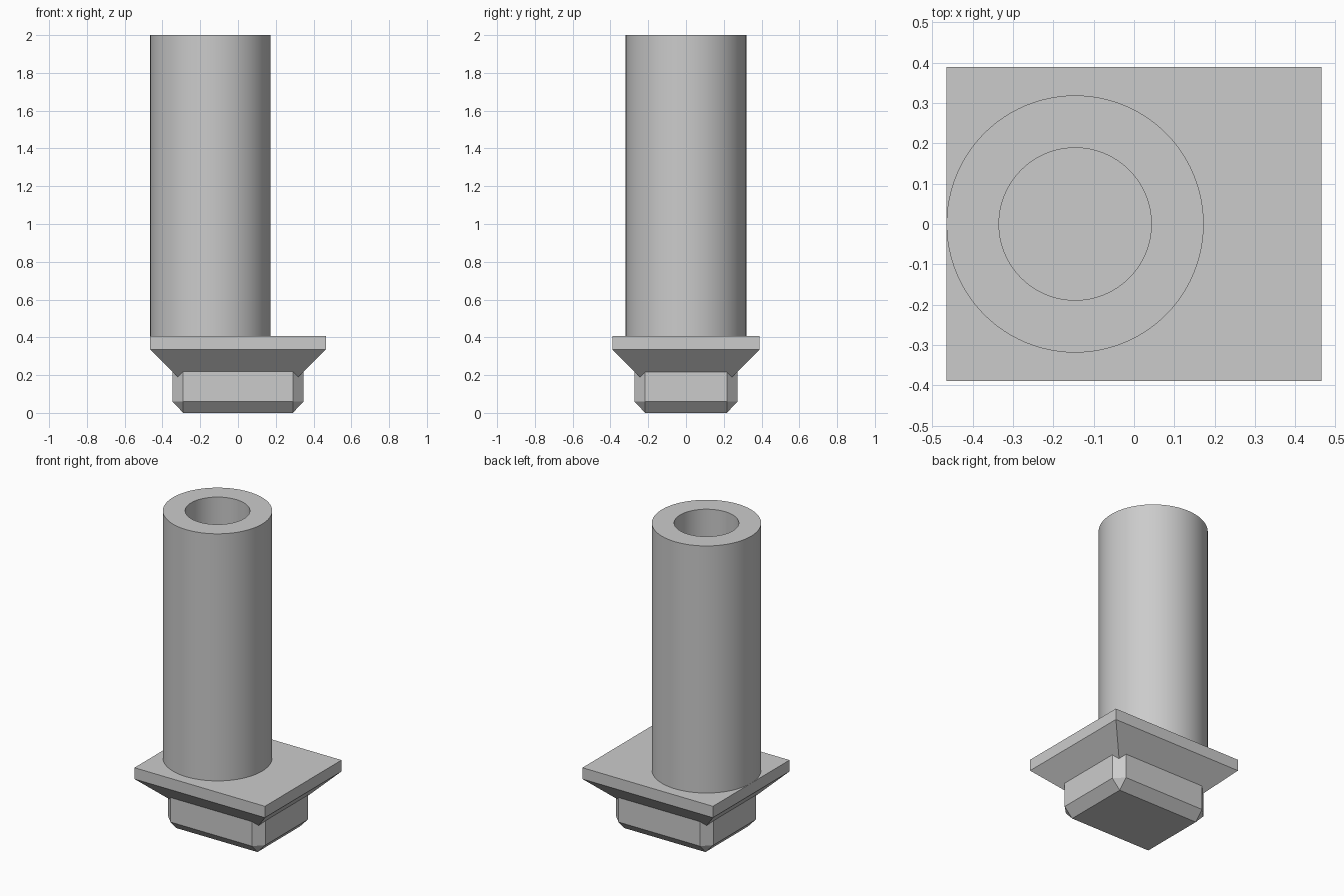
import bpy, bmesh, math

if "Cube" in bpy.data.objects:
    bpy.data.objects.remove(bpy.data.objects["Cube"])

grey = bpy.data.materials.new("plain_grey")
grey.diffuse_color = (0.6, 0.6, 0.6, 1)
grey.use_nodes = True
grey.node_tree.nodes["Principled BSDF"].inputs["Base Color"].default_value = grey.diffuse_color


def finish(name, bm, smooth=False):
    bmesh.ops.recalc_face_normals(bm, faces=bm.faces[:])
    mesh = bpy.data.meshes.new(name)
    bm.to_mesh(mesh)
    bm.free()
    mesh.materials.append(grey)
    obj = bpy.data.objects.new(name, mesh)
    bpy.context.collection.objects.link(obj)
    if smooth:
        bpy.context.view_layer.objects.active = obj
        obj.select_set(True)
        bpy.ops.object.shade_smooth_by_angle(angle=math.radians(30))
        obj.select_set(False)
    return obj


def corners(x, y):
    return [(x, y), (-x, y), (-x, -y), (x, -y)]


def loft(bm, rings):
    """Stack closed rings of equal length, capped at both ends."""
    loops = [[bm.verts.new((x, y, z)) for x, y in pts] for pts, z in rings]
    n = len(loops[0])
    for a, b in zip(loops, loops[1:]):
        for i in range(n):
            j = (i + 1) % n
            bm.faces.new((a[i], a[j], b[j], b[i]))
    bm.faces.new(loops[0][::-1])
    bm.faces.new(loops[-1])


# Square flange with a 45 degree taper running down into the plug
bm = bmesh.new()
loft(bm, [(corners(0.29, 0.215), 0.16),
          (corners(0.465, 0.39), 0.335),
          (corners(0.465, 0.39), 0.408)])
finish("flange", bm)

# Plug: chamfered upright corners, meeting the bevelled bottom in a point
X, Y, C = 0.347, 0.273, 0.057
octagon = []
for sx, sy in [(1, 1), (-1, 1), (-1, -1), (1, -1)]:
    pair = [(sx * X, sy * (Y - C)), (sx * (X - C), sy * Y)]
    octagon += pair if sx * sy > 0 else pair[::-1]
bottom = [p for p in corners(X - C, Y - C) for _ in range(2)]
bm = bmesh.new()
loft(bm, [(octagon, 0.06), (octagon, 0.218)])
bmesh.ops.delete(bm, geom=[f for f in bm.faces if f.calc_center_median().z < 0.07],
                 context='FACES_ONLY')
low = [bm.verts.new((x, y, 0)) for x, y in corners(X - C, Y - C)]
bm.verts.ensure_lookup_table()
rim = bm.verts[:8]
for i in range(4):
    k = (i + 1) % 4
    bm.faces.new((rim[2 * i], rim[2 * i + 1], low[i]))
    bm.faces.new((rim[2 * i + 1], rim[2 * k], low[k], low[i]))
bm.faces.new(low)
finish("plug", bm)

# Offset hollow tube with a blind bore, spun from its wall profile
CX, SEG = -0.146, 96
profile = [(0.319, 0.40), (0.319, 2.0), (0.189, 2.0), (0.189, 0.40)]
bm = bmesh.new()
loops = [[bm.verts.new((CX + r * math.cos(2 * math.pi * i / SEG),
                        r * math.sin(2 * math.pi * i / SEG), z))
          for i in range(SEG)] for r, z in profile]
for a, b in zip(loops, loops[1:] + loops[:1]):
    for i in range(SEG):
        j = (i + 1) % SEG
        bm.faces.new((a[i], a[j], b[j], b[i]))
finish("tube", bm, smooth=True)
